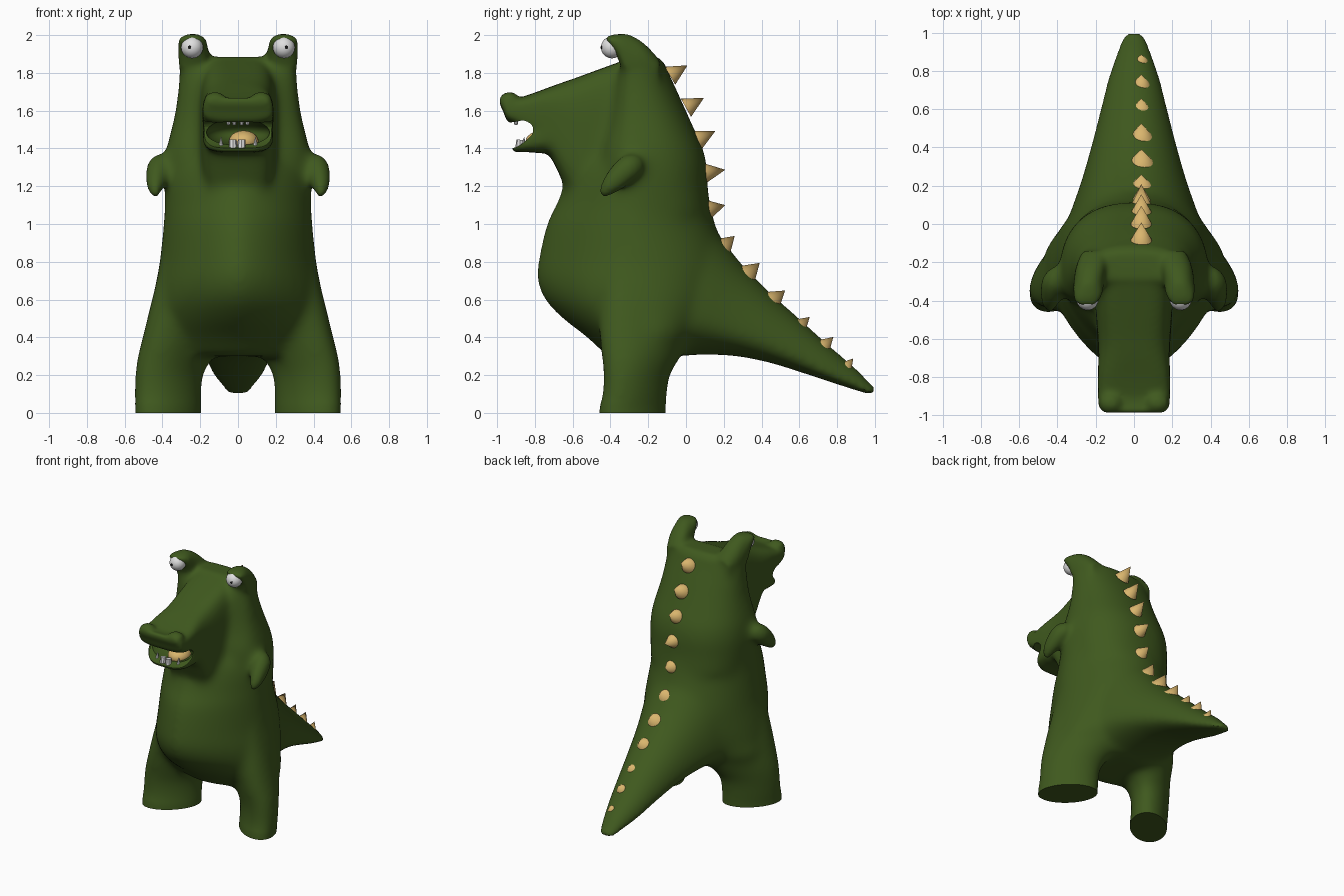
import bpy, bmesh
from math import cos, sin, pi, radians, copysign, sqrt
from mathutils import Matrix, Vector

if "Cube" in bpy.data.objects:
    bpy.data.objects.remove(bpy.data.objects["Cube"], do_unlink=True)


def material(name, rgb):
    m = bpy.data.materials.new(name)
    m.use_nodes = True
    m.diffuse_color = (*rgb, 1)
    bsdf = next(n for n in m.node_tree.nodes if n.type == 'BSDF_PRINCIPLED')
    bsdf.inputs["Base Color"].default_value = (*rgb, 1)
    return m


GREEN = material("green skin", (0.05, 0.1, 0.013))
TAN = material("tan horn", (0.7, 0.465, 0.155))
WHITE = material("white", (0.74, 0.74, 0.74))
BLACK = material("black", (0.01, 0.01, 0.01))


def finish(name, bm, mat, angle=45):
    bmesh.ops.recalc_face_normals(bm, faces=bm.faces)
    me = bpy.data.meshes.new(name)
    bm.to_mesh(me)
    bm.free()
    ob = bpy.data.objects.new(name, me)
    bpy.context.collection.objects.link(ob)
    me.materials.append(mat)
    smooth(me, angle)
    return ob


def smooth(me, angle):
    me.polygons.foreach_set("use_smooth", [True] * len(me.polygons))
    me.set_sharp_from_angle(angle=radians(angle))


def apply_modifiers(ob):
    bpy.context.view_layer.update()
    me = bpy.data.meshes.new_from_object(ob.evaluated_get(bpy.context.evaluated_depsgraph_get()))
    ob.modifiers.clear()
    ob.data = me
    me.materials.clear()
    me.materials.append(GREEN)


def refine(rows, steps=4):
    """Pass a smooth curve through the section rows."""
    out = []
    for i in range(len(rows) - 1):
        p0, p1, p2, p3 = (rows[min(max(i + k, 0), len(rows) - 1)] for k in (-1, 0, 1, 2))
        for s in range(steps):
            t = s / steps
            out.append([0.5 * (2 * b + (c - a) * t + (2 * a - 5 * b + 4 * c - d) * t * t
                               + (3 * b - a - 3 * c + d) * t ** 3)
                        for a, b, c, d in zip(p0, p1, p2, p3)])
    return out + [list(rows[-1])]


def loft(bm, rows, axis, power=2.0, low_power=None, wide=0.5, side=1, lean=0, seg=40):
    """Rows: position on axis, low edge, high edge, half width, centre x.
    Lean turns the sections towards the outer front."""
    rings = []
    for pos, lo, hi, hw, cx in refine([(*r, 0) if len(r) == 4 else r for r in rows]):
        mid = lo + wide * (hi - lo)
        ring = []
        for k in range(seg):
            c = cos(2 * pi * k / seg)
            s = sqrt(1 - lean * lean) * sin(2 * pi * k / seg) - lean * side * c
            e = 2 / (power if s > 0 else low_power or power)
            x = side * cx + hw * copysign(abs(c) ** e, c)
            a = mid + (hi - mid if s > 0 else mid - lo) * copysign(abs(s) ** e, s)
            ring.append(bm.verts.new((x, a, pos) if axis == 'z' else (x, pos, a)))
        rings.append(ring)
    for r0, r1 in zip(rings, rings[1:]):
        for k in range(seg):
            n = (k + 1) % seg
            bm.faces.new((r0[k], r0[n], r1[n], r1[k]))
    bm.faces.new(rings[0])
    bm.faces.new(rings[-1])


def ball(bm, centre, radii, seg=24):
    bmesh.ops.create_uvsphere(bm, u_segments=seg, v_segments=seg // 2, radius=1,
                              matrix=Matrix.Translation(centre) @ Matrix.Diagonal((*radii, 1)))


def cone(bm, base, tip, radius, top=0, seg=20):
    base, tip = Vector(base), Vector(tip)
    d = tip - base
    m = Matrix.Translation((base + tip) / 2) @ d.to_track_quat('Z', 'Y').to_matrix().to_4x4()
    bmesh.ops.create_cone(bm, cap_ends=True, segments=seg, radius1=radius, radius2=top,
                          depth=d.length, matrix=m)


# Torso: overlapping masses are fused into one skin
bm = bmesh.new()
loft(bm, [(.3, -.42, 0, .42), (.4, -.525, .08, .48), (.5, -.655, .15, .466),
          (.6, -.75, .2, .452), (.7, -.79, .22, .434), (.8, -.785, .22, .416),
          (1, -.74, .155, .395), (1.1, -.69, .13, .39), (1.2, -.65, .115, .39),
          (1.3, -.6, .112, .385), (1.4, -.5, .09, .36)], 'z', 1.95, 1.6, .52)
# Head
loft(bm, [(1.05, -.45, .13, .37), (1.2, -.47, .115, .385), (1.3, -.47, .112, .388),
          (1.4, -.46, .09, .378), (1.5, -.43, .045, .354), (1.6, -.41, 0, .332),
          (1.7, -.395, -.045, .32), (1.8, -.375, -.092, .31), (1.85, -.34, -.115, .295),
          (1.885, -.29, -.15, .26)], 'z', 2.3, 2.6, .38)
# Tail
loft(bm, [(-.15, .3, 1.0, .41), (0, .305, 1.05, .355), (.1, .308, 1.04, .32),
          (.2, .305, .91, .285), (.3, .295, .785, .255), (.45, .263, .635, .215),
          (.6, .217, .5, .176), (.75, .168, .362, .136), (.9, .12, .232, .086),
          (.97, .1, .16, .058), (.995, .105, .14, .035)], 'y', 2, wide=.26)
# Snout and throat
loft(bm, [(-.988, 1.637, 1.667, .16), (-.967, 1.595, 1.67, .18), (-.947, 1.545, 1.664, .186),
          (-.9, 1.52, 1.664, .188), (-.8, 1.45, 1.696, .188), (-.72, 1.36, 1.726, .187),
          (-.66, 1.24, 1.748, .187), (-.6, 1.15, 1.768, .19),
          (-.45, 1.1, 1.823, .2), (-.3, 1.1, 1.877, .2)], 'y', 4.5, 3.5)
# Lower jaw, rounded towards the chin
loft(bm, [(-.922, 1.385, 1.42, .075), (-.9, 1.38, 1.44, .128), (-.865, 1.38, 1.47, .165),
          (-.82, 1.38, 1.52, .181), (-.75, 1.375, 1.58, .186), (-.65, 1.4, 1.6, .18)], 'y', 3.5)
for side in (-1, 1):
    # Legs, turned outwards and trimmed at the ground later
    loft(bm, [(-.06, -.465, -.108, .175, .37), (.03, -.457, -.107, .175, .37),
              (.1, -.442, -.1, .177, .37), (.2, -.438, -.083, .182, .365),
              (.29, -.447, -.03, .2, .335), (.4, -.46, .03, .212, .295),
              (.55, -.465, .06, .23, .24), (.75, -.455, .05, .24, .18),
              (1, -.43, 0, .24, .13)], 'z', 2, side=side, lean=.45)
    # Eye stalks
    loft(bm, [(-.422, 1.967, 1.994, .045, .248), (-.4, 1.935, 2.0, .066, .246),
              (-.36, 1.875, 2.006, .078, .241), (-.3, 1.72, 2.003, .08, .235),
              (-.22, 1.7, 1.955, .08, .222), (-.14, 1.7, 1.87, .07, .2)],
         'y', 2.2, wide=.6, side=side)
    # Nostril bumps
    ball(bm, (side * .122, -.935, 1.66), (.06, .052, .04))
    # Arms
    for x, y, z, r in refine([(.33, -.26, 1.345, .055), (.375, -.275, 1.315, .066),
                              (.41, -.305, 1.295, .071), (.425, -.355, 1.25, .064),
                              (.435, -.4, 1.205, .048), (.437, -.43, 1.172, .03)]):
        ball(bm, (side * x, y, z), (r, r, r))
body = finish("body", bm, GREEN)

fuse = body.modifiers.new("fuse", 'REMESH')
fuse.mode = 'VOXEL'
fuse.voxel_size = 0.014
relax = body.modifiers.new("relax", 'SMOOTH')
relax.iterations = 10
apply_modifiers(body)


def ramp(v):
    return min(max(v, 0), 1)


# Blend the masses softly, keeping feet, tail tip, jaws, arms and eye stalks crisp
group = body.vertex_groups.new(name="blend")
for v in body.data.vertices:
    x, y, z = abs(v.co.x), v.co.y, v.co.z
    w = ramp((z - .05) / .1) * ramp((.75 - y) / .3) * ramp((1.84 - z) / .1)
    if z > 1.1:
        w *= ramp((.43 - x) / .06)
    if z > 1.32:
        w *= ramp((y + .78) / .12)
    group.add([v.index], w, 'REPLACE')
blend = body.modifiers.new("blend", 'SMOOTH')
blend.iterations = 60
blend.vertex_group = "blend"
apply_modifiers(body)

# Trim the soles flat at the ground
bm = bmesh.new()
bm.from_mesh(body.data)
cut = bmesh.ops.bisect_plane(bm, geom=bm.verts[:] + bm.edges[:] + bm.faces[:],
                             plane_co=(0, 0, 0), plane_no=(0, 0, 1), clear_inner=True)
rim = [e for e in cut["geom_cut"] if isinstance(e, bmesh.types.BMEdge)]
bmesh.ops.holes_fill(bm, edges=rim, sides=0)
bmesh.ops.recalc_face_normals(bm, faces=bm.faces)
bm.to_mesh(body.data)
bm.free()

# Mouth: the open jaws and a deeper pocket are cut away
bm = bmesh.new()
loft(bm, [(-1.1, 1.4, 1.53, .27), (-.96, 1.4, 1.535, .27), (-.9, 1.403, 1.552, .27),
          (-.86, 1.423, 1.56, .27), (-.825, 1.455, 1.54, .27), (-.81, 1.48, 1.515, .27)],
     'y', 2.5)
jaw_cutter = finish("jaw_cutter", bm, GREEN)
bm = bmesh.new()
ball(bm, (0, -.82, 1.485), (.168, .2, .07), 32)
pocket_cutter = finish("pocket_cutter", bm, GREEN)
for cutter in (jaw_cutter, pocket_cutter):
    cutter.hide_render = True
    mod = body.modifiers.new("cut", 'BOOLEAN')
    mod.operation = 'DIFFERENCE'
    mod.solver = 'EXACT'
    mod.object = cutter
apply_modifiers(body)
smooth(body.data, 40)
for cutter in (jaw_cutter, pocket_cutter):
    bpy.data.objects.remove(cutter, do_unlink=True)

# Back spikes: base y, z, tip y, z, radius
bm = bmesh.new()
for y0, z0, y1, z1, r in [(-.085, 1.785, .008, 1.84, .055), (.0, 1.615, .095, 1.668, .055),
                          (.06, 1.445, .155, 1.492, .054), (.1, 1.27, .208, 1.287, .053),
                          (.11, 1.075, .207, 1.1, .057), (.18, .865, .258, .937, .068),
                          (.31, .722, .39, .794, .07), (.45, .59, .525, .648, .062),
                          (.59, .45, .655, .508, .053), (.725, .35, .78, .402, .046),
                          (.848, .243, .885, .288, .035)]:
    cone(bm, (.038, y0, z0), (.038, y1, z1), r)
finish("back_spikes", bm, TAN, 60)

# Tongue
bm = bmesh.new()
ball(bm, (.03, -.76, 1.435), (.08, .09, .06))
finish("tongue", bm, TAN)

# Teeth: pointed side teeth, square front teeth, small upper teeth
bm = bmesh.new()
for x in (-.09, .092):
    cone(bm, (x, -.865, 1.4), (x, -.855, 1.465), .016, 0, 10)
for x in (-.027, .019):
    cone(bm, (x, -.882, 1.39), (x, -.878, 1.446), .023, .02, 8)
for x in (-.05, -.02, .02, .05):
    cone(bm, (x, -.9, 1.56), (x, -.9, 1.525), .016, .008, 8)
finish("teeth", bm, WHITE, 30)

# Eyes
for side, label in ((1, "left"), (-1, "right")):
    centre = Vector((side * .243, -.392, 1.935))
    bm = bmesh.new()
    ball(bm, centre, (.058, .058, .058), 32)
    finish(label + "_eye", bm, WHITE)
    look = Vector((side * .25, -1, 0)).normalized()
    bm = bmesh.new()
    cone(bm, centre + look * .053, centre + look * .0595, .01, .009, 16)
    finish(label + "_pupil", bm, BLACK)
